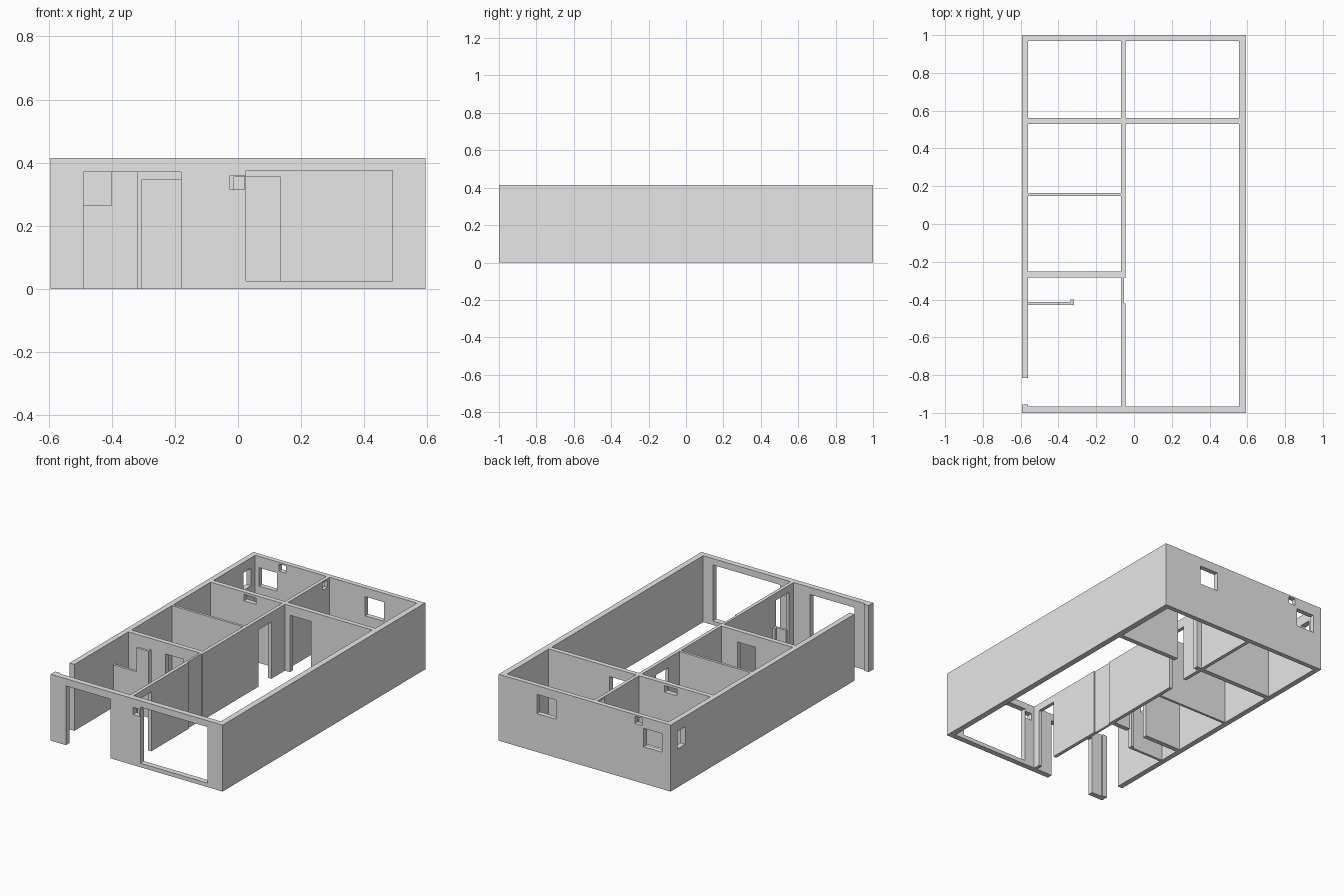
import bpy
import bmesh
from mathutils import Matrix, Vector

if "Cube" in bpy.data.objects:
    bpy.data.objects.remove(bpy.data.objects["Cube"], do_unlink=True)

W, D, H = 0.594, 1.0, 0.415      # half width, half depth, wall height
IN_L, IN_R = -0.56, 0.557        # inner faces of the side walls
IN_F, IN_B = -0.965, 0.97        # inner faces of the end walls
MID_L, MID_R = -0.068, -0.046    # faces of the long partition
LOW = -0.1                       # cutters for doors start below the floor

grey = bpy.data.materials.new("wall grey")
grey.use_nodes = True
grey.diffuse_color = (0.8, 0.8, 0.8, 1)
grey.node_tree.nodes["Principled BSDF"].inputs["Base Color"].default_value = (0.8, 0.8, 0.8, 1)


def box(name, x, y, z):
    """Box from three (low, high) ranges."""
    lo, hi = (Vector(c) for c in zip(x, y, z))
    size, mid = hi - lo, (hi + lo) / 2
    bm = bmesh.new()
    bmesh.ops.create_cube(bm, size=1, matrix=Matrix.Translation(mid) @ Matrix.Diagonal((*size, 1)))
    mesh = bpy.data.meshes.new(name)
    bm.to_mesh(mesh)
    bm.free()
    mesh.materials.append(grey)
    obj = bpy.data.objects.new(name, mesh)
    bpy.context.collection.objects.link(obj)
    return obj


def wall(name, x, y, z=(0, H), holes=()):
    """Wall box with box-shaped openings cut out of it."""
    obj = box(name, x, y, z)
    for hole in holes:
        cutter = box("cutter", *hole)
        cutter.hide_render = True
        mod = obj.modifiers.new("opening", "BOOLEAN")
        mod.operation = "DIFFERENCE"
        mod.solver = "EXACT"
        mod.object = cutter
        bpy.context.view_layer.objects.active = obj
        bpy.ops.object.modifier_apply(modifier=mod.name)
        bpy.data.objects.remove(cutter, do_unlink=True)
    return obj


# Outer shell with entrance, windows, vents and the side gap
front, back, side = (-1.1, -0.9), (0.9, 1.1), (-0.7, -0.5)
wall("outer_walls", (-W, W), (-D, D), holes=[
    ((IN_L, IN_R), (IN_F, IN_B), (LOW, 0.5)),
    ((-0.49, -0.18), front, (LOW, 0.37)),
    ((0.025, 0.49), front, (0.025, 0.375)),
    ((-0.025, 0.02), front, (0.315, 0.36)),
    ((0.2, 0.33), back, (0.24, 0.36)),
    ((-0.533, -0.408), back, (0.23, 0.345)),
    ((-0.395, -0.347), back, (0.36, 0.405)),
    (side, (0.855, 0.93), (0.24, 0.35)),
    (side, (-0.955, -0.815), (LOW, 0.5)),
])

# Long partition, with a thin stretch set back on its right face
mid = (-0.2, 0.1)
wall("long_partition", (MID_L, MID_R), (IN_F, IN_B), holes=[
    (mid, (-0.92, -0.79), (LOW, 0.37)),
    (mid, (0.27, 0.395), (LOW, 0.355)),
    (mid, (0.9, 0.95), (0.36, 0.405)),
    ((-0.053, 0.1), (-0.42, -0.285), (LOW, 0.5)),
])

# Cross partitions
left = (IN_L, MID_L)
wall("back_partition_left", left, (0.53, 0.56), holes=[
    ((-0.33, -0.245), (0.5, 0.6), (0.36, 0.4))])
wall("back_partition_right", (MID_R, IN_R), (0.53, 0.56), holes=[
    ((-0.012, 0.135), (0.5, 0.6), (LOW, 0.355))])
wall("middle_partition", left, (0.147, 0.163))
wall("front_partition", left, (-0.282, -0.252), holes=[
    ((-0.305, -0.18), (-0.4, -0.1), (LOW, 0.345))])

# Short screen wall: low counter part, tall end and its return
wall("screen_wall", (IN_L, -0.318), (-0.43, -0.4), holes=[
    ((-0.7, -0.335), (-0.414, -0.3), (LOW, 0.5)),
    ((-0.7, -0.4), (-0.5, -0.3), (0.265, 0.5))])
